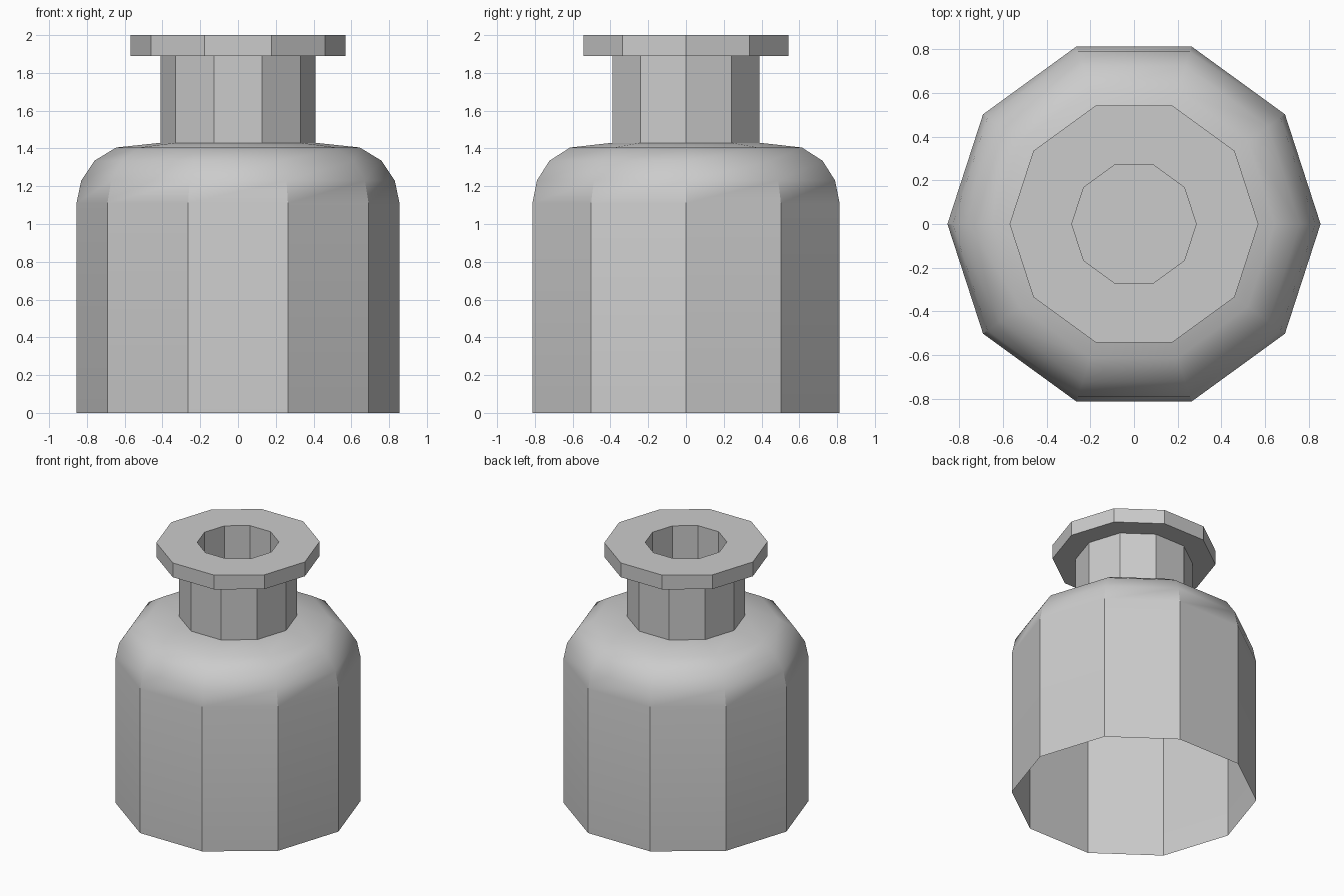
import bpy, bmesh, math

if "Cube" in bpy.data.objects:
    bpy.data.objects.remove(bpy.data.objects["Cube"])

SIDES = 10
# Outer profile (radius, z) from open bottom rim up, then down into the mouth
PROFILE = [(0.855, 0), (0.855, 1.11), (0.83, 1.23), (0.76, 1.335), (0.645, 1.405),
           (0.41, 1.43), (0.41, 1.89), (0.57, 1.89), (0.57, 2.0), (0.285, 2.0), (0.285, 1.43)]

bm = bmesh.new()


def ring(r, z):
    return [bm.verts.new((r * math.cos(i * math.tau / SIDES),
                          r * math.sin(i * math.tau / SIDES), z)) for i in range(SIDES)]


# Body, shoulder, neck, lip and mouth as one ten-sided shell
rings = [ring(r, z) for r, z in PROFILE]
for a, b in zip(rings, rings[1:]):
    for i in range(SIDES):
        j = (i + 1) % SIDES
        bm.faces.new((a[i], a[j], b[j], b[i]))
# Floor of the mouth recess; the bottom of the body stays open
bm.faces.new(rings[-1])

mesh = bpy.data.meshes.new("bottle")
bm.to_mesh(mesh)
bm.free()
bottle = bpy.data.objects.new("bottle", mesh)
bpy.context.collection.objects.link(bottle)

# Rounded shoulder smooth, panel edges sharp
bpy.context.view_layer.objects.active = bottle
bottle.select_set(True)
bpy.ops.object.shade_smooth_by_angle(angle=math.radians(32))
